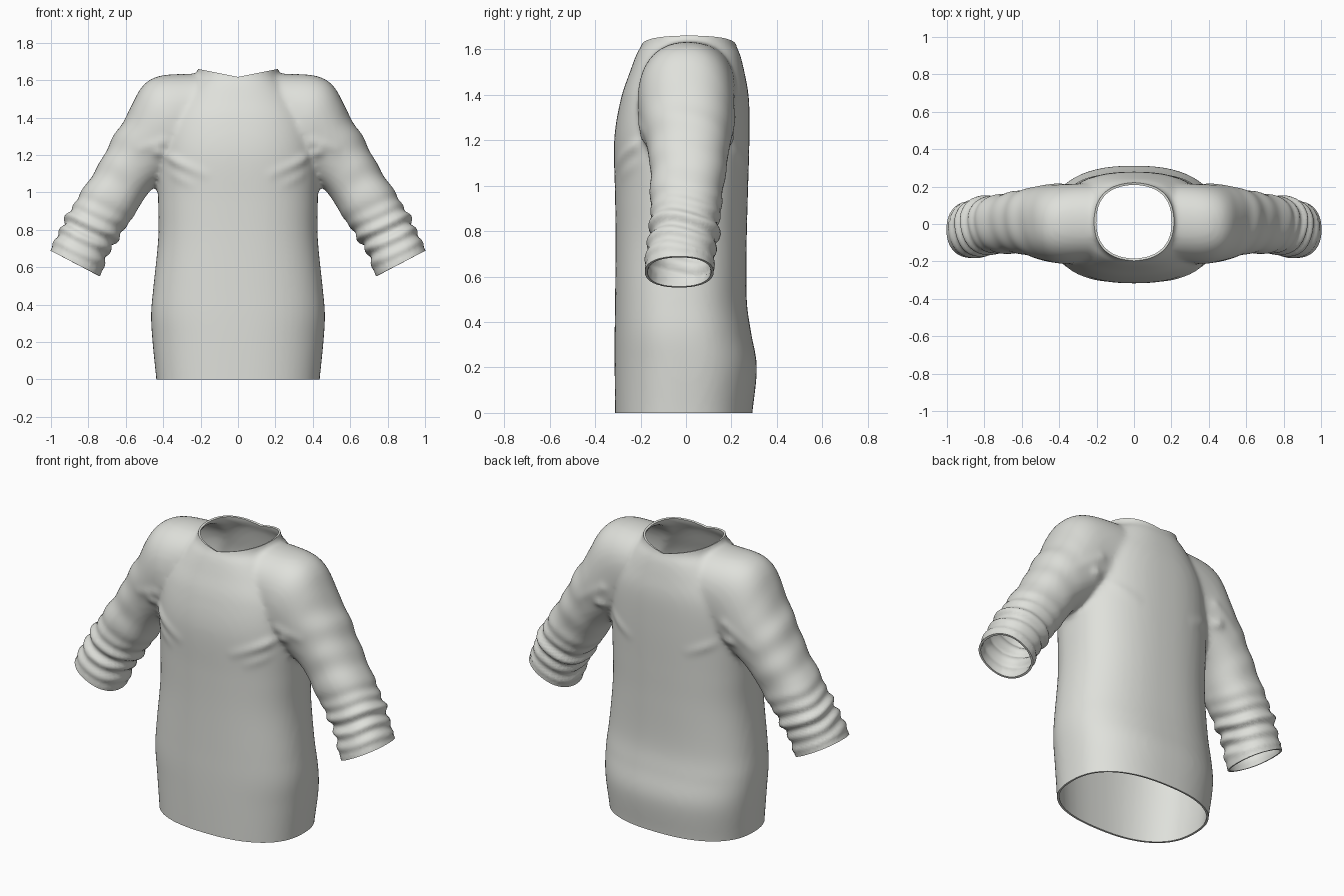
import bpy, bmesh
from math import sin, cos, pi, radians, exp, atan2
from mathutils import Vector

cube = bpy.data.objects.get("Cube")
if cube:
    bpy.data.objects.remove(cube, do_unlink=True)


def material(name, rgb):
    m = bpy.data.materials.new(name)
    m.use_nodes = True
    m.diffuse_color = (*rgb, 1)
    bsdf = m.node_tree.nodes["Principled BSDF"]
    bsdf.inputs["Base Color"].default_value = (*rgb, 1)
    bsdf.inputs["Roughness"].default_value = 0.8
    return m


def smooth_rows(rows, steps=6):
    """Catmull-Rom interpolation of a table of section values."""
    out = []
    for i in range(len(rows) - 1):
        quad = [rows[max(i - 1, 0)], rows[i], rows[i + 1], rows[min(i + 2, len(rows) - 1)]]
        for k in range(steps):
            t = k / steps
            out.append([b + 0.5 * t * (c - a + t * (2 * a - 5 * b + 4 * c - d + t * (3 * (b - c) + d - a)))
                        for a, b, c, d in zip(*quad)])
    return out + [list(rows[-1])]


def oval(power, count=64):
    """Unit superellipse points."""
    for k in range(count):
        c, s = cos(2 * pi * k / count), sin(2 * pi * k / count)
        yield (abs(c) ** (2 / power) * (1 if c > 0 else -1),
               abs(s) ** (2 / power) * (1 if s > 0 else -1))


def loft(bm, rings):
    loops = [[bm.verts.new(p) for p in ring] for ring in rings]
    new = [bm.faces.new(loops[0]), bm.faces.new(loops[-1])]
    for a, b in zip(loops, loops[1:]):
        for i in range(len(a)):
            j = (i + 1) % len(a)
            new.append(bm.faces.new((a[i], a[j], b[j], b[i])))
    bmesh.ops.recalc_face_normals(bm, faces=new)


def cut(bm, point, normal, clear=False):
    geom = bm.verts[:] + bm.edges[:] + bm.faces[:]
    bmesh.ops.bisect_plane(bm, geom=geom, dist=1e-5, plane_co=point,
                           plane_no=normal, clear_outer=clear)


# Torso sections: height, half width, front y, back y
TORSO = [(-.1, .43, -.31, .285), (0, .437, -.312, .292), (.2, .457, -.314, .312),
         (.35, .465, -.314, .287), (.5, .452, -.312, .267), (.75, .427, -.31, .267),
         (.95, .427, -.312, .272), (1.2, .43, -.316, .279), (1.38, .40, -.287, .277),
         (1.5, .33, -.247, .257), (1.58, .265, -.217, .237), (1.63, .218, -.192, .217),
         (1.75, .205, -.182, .215)]

# Sleeve sections: x, z, downward angle, half depth, centre y, half width in y
SLEEVE = [(.10, 1.43, 0, .20, .01, .20), (.24, 1.42, 10, .217, .01, .207),
          (.36, 1.37, 28, .257, 0, .213), (.45, 1.27, 45, .203, .005, .203),
          (.53, 1.18, 55, .178, .01, .183), (.61, 1.075, 60, .153, .01, .168),
          (.70, .935, 60, .153, 0, .158), (.775, .82, 60, .148, -.005, .151),
          (.83, .72, 61, .145, -.02, .152), (.87, .62, 62.6, .15, -.03, .152),
          (.907, .549, 62.6, .15, -.03, .152)]

bm = bmesh.new()
loft(bm, [[(w * c, (f + b) / 2 + (b - f) / 2 * s, z) for c, s in oval(2.4)]
          for z, w, f, b in smooth_rows(TORSO)])
loft(bm, [[(x + h * c * sin(radians(a)), yc + yh * s, z + h * c * cos(radians(a)))
           for c, s in oval(2.25)]
          for x, z, a, h, yc, yh in smooth_rows(SLEEVE)])
mesh = bpy.data.meshes.new("raglan_shirt")
bm.to_mesh(mesh)
bm.free()
shirt = bpy.data.objects.new("raglan_shirt", mesh)
bpy.context.collection.objects.link(shirt)
bpy.ops.object.select_all(action='DESELECT')
bpy.context.view_layer.objects.active = shirt
shirt.select_set(True)

# Fuse torso and sleeve into one cloth surface
remesh = shirt.modifiers.new("fuse", 'REMESH')
remesh.mode = 'VOXEL'
remesh.voxel_size = 0.015
relax = shirt.modifiers.new("relax", 'SMOOTH')
relax.factor = 0.5
relax.iterations = 8
bpy.ops.object.convert(target='MESH')
mesh = shirt.data

bm = bmesh.new()
bm.from_mesh(mesh)
bm.normal_update()

# Cloth folds: start, end, height
FOLDS = [((.43, -.2, 1.21), (.14, -.31, 1.08), .014),
         ((.42, -.22, 1.12), (.22, -.30, 1.03), .008),
         ((.43, .2, 1.2), (.16, .28, 1.08), .012),
         ((.40, -.2, 1.27), (.56, -.17, 1.22), .008),
         ((.40, .2, 1.3), (.60, .17, 1.16), .008)]
CUFF = Vector((.87, -.03, .62))
ARM = Vector((cos(radians(62.6)), 0, -sin(radians(62.6))))
shifts = []
for v in bm.verts:
    p, d = v.co, 0
    for a, b, height in FOLDS:
        a, b = Vector(a), Vector(b)
        t = max(0, min(1, (p - a).dot(b - a) / (b - a).length_squared))
        gap = (p - a.lerp(b, t)).length
        d += height * (1 - t * t) * exp(-(gap / .028) ** 2)
    along = (CUFF - p).dot(ARM)
    if p.x > .52 and along > .03:
        gather = exp(-((along - .17) / .12) ** 2)
        d += .010 * gather * sin(along * 80 + 1.6 * sin(p.y * 14) + 5 * p.x)
        d += .003 * sin(along * 38 + p.y * 9) * min(1, (p.x - .52) * 8)
    shifts.append(v.normal * d)
for v, s in zip(bm.verts, shifts):
    v.co += s

# Open the hem, neck and cuff, keeping the left half
cut(bm, (0, 0, 0), (-1, 0, 0), True)
cut(bm, (0, 0, 0), (0, 0, -1), True)
cut(bm, (0, 0, 1.617), (-.2, 0, 1), True)
cut(bm, CUFF, ARM)
bmesh.ops.delete(bm, geom=[f for f in bm.faces if f.calc_center_median().x > .5
                           and (f.calc_center_median() - CUFF).dot(ARM) > 0], context='FACES')

# Seam lines between body and sleeve, and the hem stitching band
SLOPE, SIDE, UNDERARM = .552, .43, .95
cut(bm, (.155, 0, 1.64), (1, 0, SLOPE))
cut(bm, (SIDE, 0, 1), (1, 0, 0))
cut(bm, (0, 0, UNDERARM), (0, 0, 1))
STITCH = (.052, .064)
for z in STITCH:
    cut(bm, (0, 0, z), (0, 0, 1))
bmesh.ops.remove_doubles(bm, verts=bm.verts[:], dist=.0015)
for v in bm.verts:
    if abs(v.co.x) < .002:
        v.co.x = 0

for f in bm.faces:
    c = f.calc_center_median()
    f.material_index = 0
    if c.z > UNDERARM:
        if c.x > min(.155 + (1.64 - c.z) * SLOPE, SIDE):
            f.material_index = 1
    elif c.x > .5:
        f.material_index = 1
    elif STITCH[0] < c.z < STITCH[1]:
        angle = atan2(c.y, c.x)
        if sin(angle * 34) + sin(angle * 13) > -.5:
            f.material_index = 2
bm.to_mesh(mesh)
bm.free()

mesh.materials.clear()
for m in (material("body_off_white", (.74, .75, .71)),
          material("sleeve_tan", (.56, .49, .38)),
          material("stitch_white", (.88, .88, .86))):
    mesh.materials.append(m)

# Mirror the half and give the cloth its thickness
mirror = shirt.modifiers.new("mirror", 'MIRROR')
mirror.use_clip = True
mirror.merge_threshold = .001
cloth = shirt.modifiers.new("cloth", 'SOLIDIFY')
cloth.thickness = .012
cloth.offset = -1
bpy.ops.object.convert(target='MESH')
bpy.ops.object.shade_smooth_by_angle(angle=radians(50))
